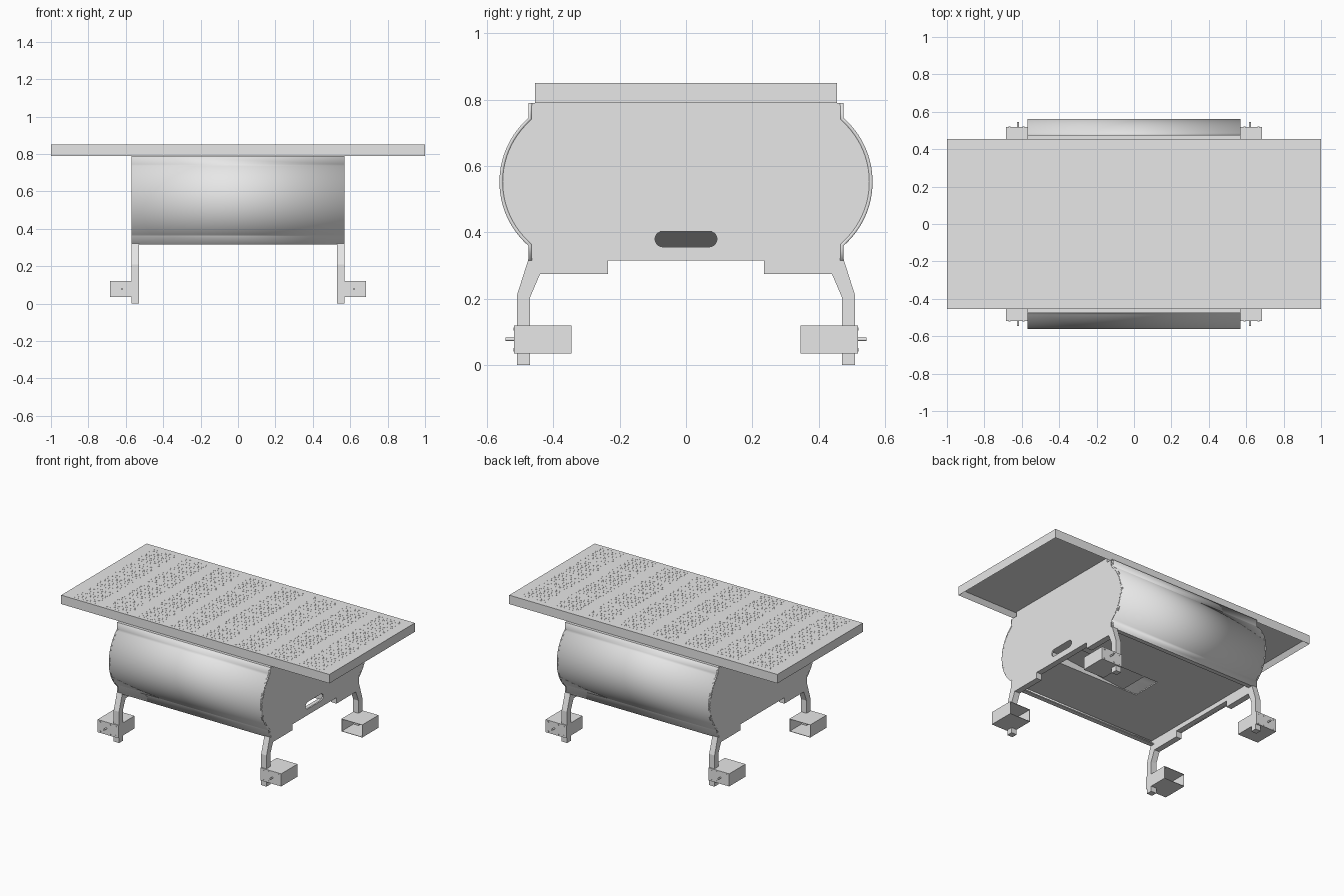
import bpy, bmesh, math
from mathutils import Matrix, Vector

if "Cube" in bpy.data.objects:
    bpy.data.objects.remove(bpy.data.objects["Cube"])

grey = bpy.data.materials.new("plain grey")
grey.use_nodes = True
grey.diffuse_color = (0.8, 0.8, 0.8, 1)
grey.node_tree.nodes["Principled BSDF"].inputs["Base Color"].default_value = (0.8, 0.8, 0.8, 1)


def finish(name, bm, smooth=False):
    bmesh.ops.recalc_face_normals(bm, faces=bm.faces[:])
    mesh = bpy.data.meshes.new(name)
    bm.to_mesh(mesh)
    bm.free()
    mesh.materials.append(grey)
    ob = bpy.data.objects.new(name, mesh)
    bpy.context.collection.objects.link(ob)
    if smooth:
        bpy.ops.object.select_all(action='DESELECT')
        ob.select_set(True)
        bpy.context.view_layer.objects.active = ob
        bpy.ops.object.shade_smooth_by_angle(angle=math.radians(25))
    return ob


def add_box(bm, x, y, z):
    """Add a box given (low, high) spans."""
    size = [abs(s[1] - s[0]) for s in (x, y, z)]
    mid = [(s[0] + s[1]) / 2 for s in (x, y, z)]
    m = Matrix.Translation(mid) @ Matrix.Diagonal((*size, 1))
    return bmesh.ops.create_cube(bm, size=1, matrix=m)["verts"]


def box(name, x, y, z):
    bm = bmesh.new()
    add_box(bm, x, y, z)
    return finish(name, bm)


def add_rod(bm, x, z, r, y0, y1, sides=12):
    m = Matrix.Translation((x, (y0 + y1) / 2, z)) @ Matrix.Rotation(math.pi / 2, 4, 'X')
    bmesh.ops.create_cone(bm, cap_ends=True, segments=sides, radius1=r, radius2=r,
                          depth=abs(y1 - y0), matrix=m)


def prism(name, yz, x0, x1):
    """Extrude a closed (y, z) outline along x."""
    bm = bmesh.new()
    face = bm.faces.new([bm.verts.new((x0, y, z)) for y, z in yz])
    new = bmesh.ops.extrude_face_region(bm, geom=[face])["geom"]
    bmesh.ops.translate(bm, vec=(x1 - x0, 0, 0),
                        verts=[v for v in new if isinstance(v, bmesh.types.BMVert)])
    return finish(name, bm)


# table top: slab with a recessed underside and rows of tiny raised dots
bm = bmesh.new()
add_box(bm, (-1, 1), (-.455, .455), (.79, .85))
bm.faces.ensure_lookup_table()
under = min(bm.faces, key=lambda f: f.calc_center_median().z)
bmesh.ops.inset_region(bm, faces=[under], thickness=.03)
bmesh.ops.translate(bm, verts=under.verts[:], vec=(0, 0, .03))
finish("table_top", bm)

bm = bmesh.new()
for band in range(8):
    for col in range(6):
        for row in range(44):
            if row % 11 == 10:
                continue
            cx = -.84 + band * .24 + (col - 2.5) * .03 + (row % 2) * .012
            cy = -.43 + row * .02
            add_box(bm, (cx - .005, cx + .005), (cy - .003, cy + .003), (.849, .851))
finish("surface_dots", bm)

# body: bulging skin, end plates, lid
R, CY, CZ, HALF = .2556, .307, .5525, math.radians(48.9)
bulge = [(CY + R * math.cos(a), CZ + R * math.sin(a))
         for a in (HALF - 2 * HALF * i / 32 for i in range(33))]
side = [(.475, .79)] + bulge + [(.475, .315)]
outline = side + [(-y, z) for y, z in reversed(side)]

for s, label in ((-1, "front"), (1, "back")):
    bm = bmesh.new()
    rows = [[bm.verts.new((x, s * y, z)) for y, z in side] for x in (-.57, .57)]
    for i in range(len(side) - 1):
        bm.faces.new((rows[0][i], rows[0][i + 1], rows[1][i + 1], rows[1][i]))
    skin = finish(label + "_curved_panel", bm, smooth=True)
    # point the normals outward so the thickness goes inward
    if skin.data.polygons[16].normal.y * s < 0:
        skin.data.flip_normals()
    mod = skin.modifiers.new("thickness", 'SOLIDIFY')
    mod.thickness, mod.offset = .01, -1
    box(label + "_bottom_flange", (-.57, .57), (s * .445, s * .475), (.315, .322))

prism("right_end_plate", outline, -.57, -.56)
slot_end = prism("left_end_plate", outline, .56, .57)

# rounded slot through one end
stadium = [(s * .07 + .0235 * math.cos(a), .38 + .0235 * math.sin(a))
           for s, start in ((1, -90), (-1, 90))
           for a in (math.radians(start + 18 * i) for i in range(11))]
cutter = prism("slot_cutter", stadium, .5, .62)
cutter.hide_render = True
mod = slot_end.modifiers.new("slot", 'BOOLEAN')
mod.object, mod.operation, mod.solver = cutter, 'DIFFERENCE', 'EXACT'
bpy.context.view_layer.objects.active = slot_end
bpy.ops.object.modifier_apply(modifier=mod.name)
bpy.data.objects.remove(cutter)

box("body_lid", (-.57, .57), (-.475, .475), (.78, .79))
box("top_support", (-.57, .57), (-.424, .424), (.785, .825))

# floor with an opening, and a chute leading to the slot
bm = bmesh.new()
add_box(bm, (-.565, -.1), (-.47, .47), (.347, .355))
for s in (-1, 1):
    add_box(bm, (-.1, .565), (s * .1, s * .47), (.347, .355))
    add_box(bm, (0, .562), (s * .1, s * .104), (.347, .41))
finish("floor", bm)
bm = bmesh.new()
for v in add_box(bm, (0, .56), (-.1, .1), (.35, .356)):
    if v.co.x > .5:
        v.co.z += .055
finish("cable_chute", bm)

# legs with their brackets, and the beams between them
leg = [(.475, .32), (.51, .21), (.51, 0), (.47, 0), (.47, .205),
       (.44, .275), (.235, .275), (.235, .32)]
for sx, xn in ((1, "left"), (-1, "right")):
    box(xn + "_end_beam", (sx * .53, sx * .569), (-.47, .47), (.316, .35))
    for sy, yn in ((-1, "front"), (1, "back")):
        part = yn + "_" + xn
        prism(part + "_leg", [(sy * y, z) for y, z in leg], sx * .53, sx * .57)

        # motor housing, open towards the middle
        bm = bmesh.new()
        add_box(bm, (sx * .53, sx * .685), (sy * .345, sy * .518), (.035, .12))
        inner = min(bm.faces, key=lambda f: f.calc_center_median().y * sy)
        bmesh.ops.delete(bm, geom=[inner], context='FACES_ONLY')
        house = finish(part + "_housing", bm)
        if any(p.normal.z * (p.center.z - .0775) < -.01 for p in house.data.polygons):
            house.data.flip_normals()
        mod = house.modifiers.new("thickness", 'SOLIDIFY')
        mod.thickness, mod.offset = .004, -1

        # shaft, hub and screw heads
        bm = bmesh.new()
        add_rod(bm, sx * .62, .0775, .005, sy * .44, sy * .545)
        add_rod(bm, sx * .62, .0775, .022, sy * .48, sy * .515, 20)
        for x in (.55, .59, .665):
            for z in (.046, .109):
                add_rod(bm, sx * x, z, .005, sy * .51, sy * .52)
        finish(part + "_shaft_and_screws", bm, smooth=True)
